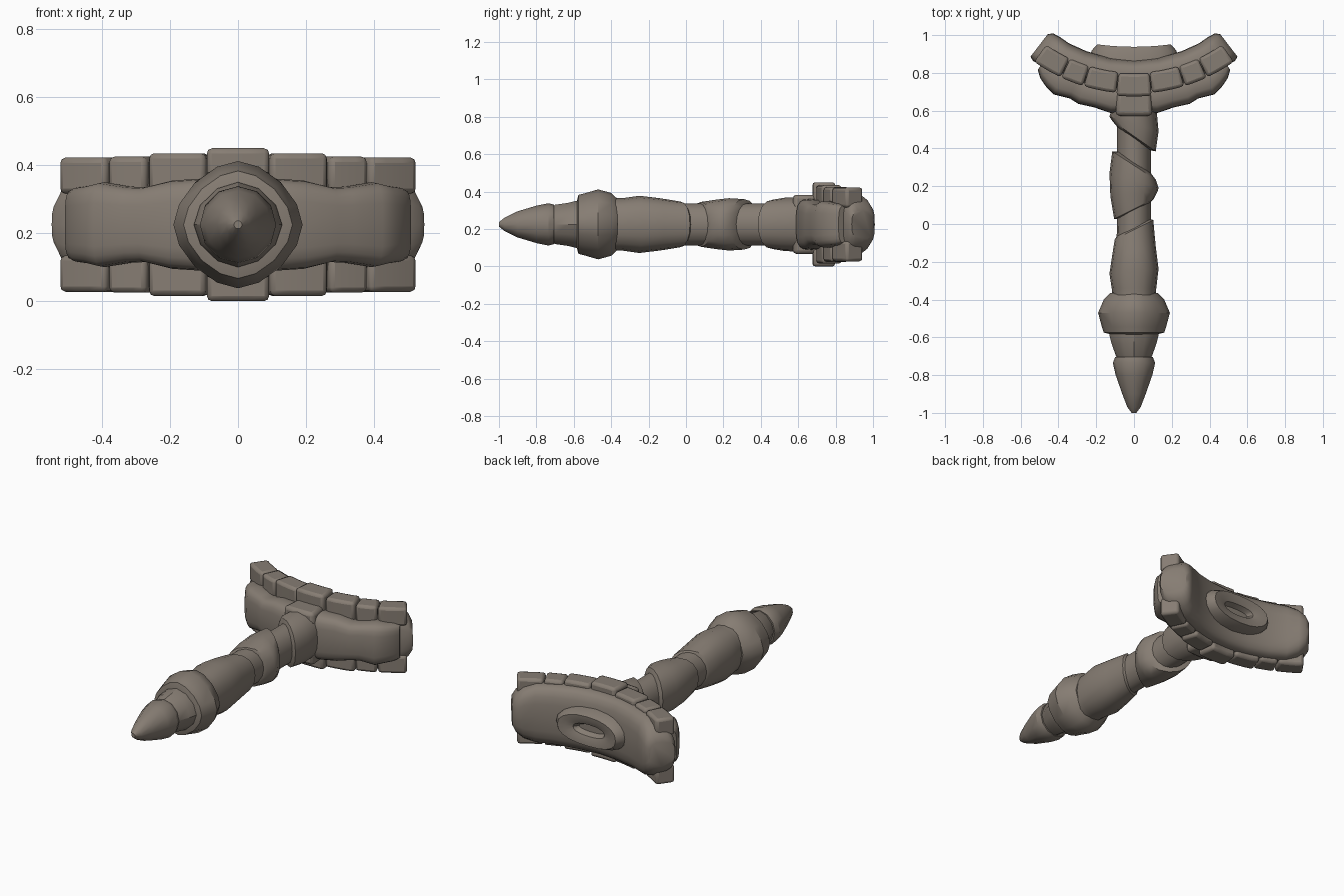
import bpy, bmesh
from math import sin, cos, pi, radians, copysign

cube = bpy.data.objects.get("Cube")
if cube:
    bpy.data.objects.remove(cube, do_unlink=True)

MID = 0.225        # height of the handle axis
ARC_Y = 1.6        # centre of the curved head

stone = bpy.data.materials.new("warm grey stone")
stone.use_nodes = True
stone.diffuse_color = (0.24, 0.205, 0.172, 1)
stone.node_tree.nodes["Principled BSDF"].inputs["Base Color"].default_value = stone.diffuse_color


def finish(name, bm, bevel=0, angle=32):
    bmesh.ops.recalc_face_normals(bm, faces=bm.faces)
    mesh = bpy.data.meshes.new(name)
    bm.to_mesh(mesh)
    bm.free()
    mesh.materials.append(stone)
    ob = bpy.data.objects.new(name, mesh)
    bpy.context.collection.objects.link(ob)
    if bevel:
        mod = ob.modifiers.new("soft edges", 'BEVEL')
        mod.width = bevel
        mod.segments = 2
        mod.limit_method = 'ANGLE'
        mod.angle_limit = radians(40)
    bpy.ops.object.select_all(action='DESELECT')
    ob.select_set(True)
    bpy.context.view_layer.objects.active = ob
    bpy.ops.object.shade_smooth_by_angle(angle=radians(angle))
    return ob


def oval(a, b, power, n):
    """Points of a superellipse with half sizes a and b."""
    pts = []
    for i in range(n):
        t = 2 * pi * i / n
        c, s = cos(t), sin(t)
        pts.append((copysign(abs(c) ** (2 / power), c) * a,
                    copysign(abs(s) ** (2 / power), s) * b))
    return pts


def loft(name, rings, angle=32):
    bm = bmesh.new()
    rows = [[bm.verts.new(p) for p in ring] for ring in rings]
    n = len(rows[0])
    for lo, hi in zip(rows, rows[1:]):
        for i in range(n):
            j = (i + 1) % n
            bm.faces.new((lo[i], lo[j], hi[j], hi[i]))
    bm.faces.new(rows[0])
    bm.faces.new(rows[-1])
    return finish(name, bm, angle=angle)


def shaft(name, stations, power=2, n=16, angle=32):
    """Loft along y; station = y, half width, half height, skew of y by x."""
    rings = []
    for y, rx, rz, skew in stations:
        rings.append([(x, y + skew * x, MID + z) for x, z in oval(rx, rz, power, n)])
    return loft(name, rings, angle)


def on_arc(radius, deg, z):
    a = radians(deg)
    return (radius * sin(a), ARC_Y - radius * cos(a), z)


def arc_body(name, stations, power, n=20):
    """Sweep round the head arc; station = degrees, inner r, outer r, half height."""
    full = [(-d, *rest) for d, *rest in reversed(stations) if d] + stations
    rings = []
    for deg, r0, r1, h in full:
        rings.append([on_arc((r0 + r1) / 2 + u, deg, MID + v)
                      for u, v in oval((r1 - r0) / 2, h, power, n)])
    return loft(name, rings, 40)


def arc_block(name, r0, r1, a0, a1, z0, z1, bevel=0.016):
    bm = bmesh.new()
    rows = []
    for i in range(4):
        a = a0 + (a1 - a0) * i / 3
        rows.append([bm.verts.new(on_arc(r, a, z))
                     for r, z in ((r0, z0), (r1, z0), (r1, z1), (r0, z1))])
    for lo, hi in zip(rows, rows[1:]):
        for i in range(4):
            j = (i + 1) % 4
            bm.faces.new((lo[i], lo[j], hi[j], hi[i]))
    bm.faces.new(rows[0])
    bm.faces.new(rows[-1])
    return finish(name, bm, bevel)


# Pointed tip and the tapered section behind it
shaft("tip", [(-1, .012, .012, 0), (-.97, .035, .036, 0), (-.9, .062, .07, 0),
              (-.8, .097, .1, 0), (-.735, .112, .113, 0), (-.705, .1, .105, 0)], n=12)
shaft("tip_collar", [(-.74, .075, .08, 0), (-.7, .095, .105, 0), (-.63, .12, .115, 0),
                     (-.59, .13, .125, 0), (-.55, .13, .125, 0)], 1.8, 12)

# Faceted pommel ring
shaft("pommel", [(-.585, .12, .12, 0), (-.575, .16, .158, 0), (-.545, .17, .165, 0),
                 (-.47, .19, .187, 0), (-.4, .16, .168, 0), (-.365, .125, .135, 0)], 1.7)

# Grip core and the slanted wraps round it
shaft("grip_core", [(-.4, .1, .118, 0), (0, .09, .112, 0), (.62, .09, .112, 0)])
shaft("lower_wrap", [(-.38, .115, .14, 0), (-.34, .118, .14, 0), (-.25, .13, .153, .1),
                     (-.14, .115, .14, .2), (-.03, .102, .122, .5), (-.015, .085, .1, .5)], 2.2)
shaft("middle_wrap", [(.07, .085, .1, .5), (.08, .105, .12, .5), (.16, .125, .132, .1),
                      (.23, .13, .14, -.3), (.31, .115, .135, -.65), (.33, .085, .1, -.65)], 2.2)
shaft("upper_wrap", [(.45, .085, .1, -.7), (.465, .115, .132, -.7), (.53, .13, .143, -.3),
                     (.6, .12, .145, 0), (.68, .12, .145, 0)], 2.2)

# Curved head: core, bulging front shell and socket collar
arc_body("head_core", [(0, .73, .9, .185), (10, .73, .9, .185), (20, .73, .9, .18),
                       (28, .73, .9, .175), (33, .725, .905, .15),
                       (36, .73, .91, .115), (37.5, .75, .9, .075)], 3)
arc_body("front_shell", [(0, .85, 1.01, .14), (7, .85, 1.02, .135), (12, .85, 1.005, .13),
                         (17, .85, 1.008, .11), (20, .85, .995, .112), (25, .85, 1.008, .125),
                         (28, .85, .99, .115), (31, .85, .965, .11),
                         (33, .85, .935, .1)], 3.5)
arc_block("socket_collar", .9, 1.03, -5.5, 5.5, MID - .158, MID + .158, .02)

# Rows of rim blocks along the upper and lower edges
arc_block("rim_block_centre_top", .805, .925, -5.8, 5.8, MID + .1, MID + .225)
arc_block("rim_block_centre_bottom", .805, .925, -5.8, 5.8, MID - .225, MID - .1)
rim = [("inner", 6, 17, .21), ("middle", 17.3, 25, .2), ("outer", 25.3, 35.5, .198)]
for part, a0, a1, h in rim:
    for side, s in (("left", 1), ("right", -1)):
        for level, v in (("top", 1), ("bottom", -1)):
            lo, hi = sorted((MID + v * .09, MID + v * h))
            b0, b1 = sorted((s * a0, s * a1))
            arc_block(f"rim_block_{part}_{side}_{level}", .8, .91, b0, b1, lo, hi)

# Oval boss on the back with a sunken slot
boss = []
for rx, rz, y in ((.235, .11, .84), (.225, .105, .9), (.195, .088, .938), (.15, .062, .936),
                  (.105, .035, .925), (.085, .02, .895)):
    boss.append([(x, y + .35 * x * x, MID + z) for x, z in oval(rx, rz, 2.3, 20)])
loft("back_boss", boss)
